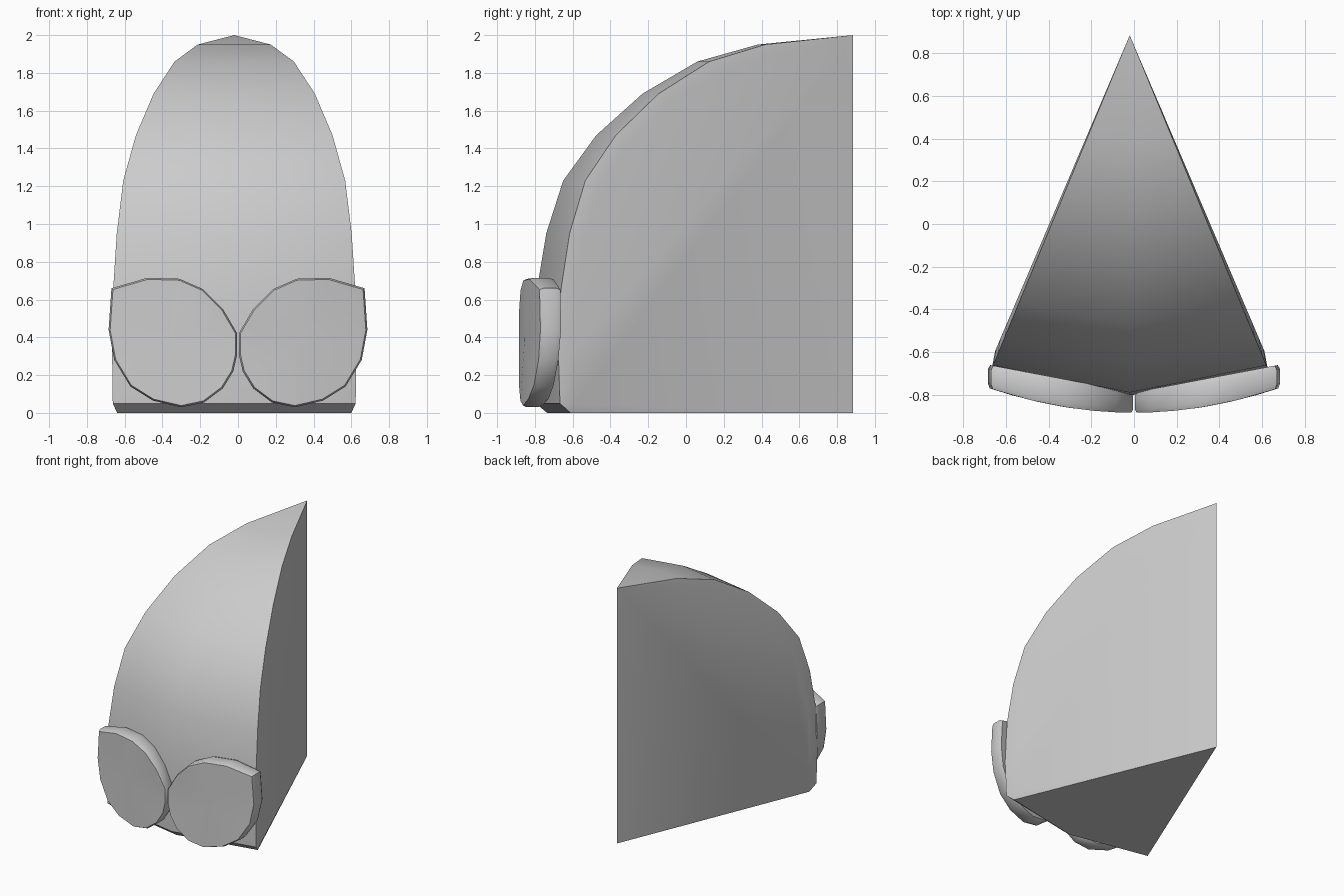
import bpy, bmesh
from math import sin, cos, radians, hypot
from mathutils import Vector

cube = bpy.data.objects.get("Cube")
if cube:
    bpy.data.objects.remove(cube, do_unlink=True)

GREY = (0.6, 0.6, 0.6, 1)
grey = bpy.data.materials.new("plain grey")
grey.use_nodes = True
grey.diffuse_color = GREY
grey.node_tree.nodes["Principled BSDF"].inputs["Base Color"].default_value = GREY


def finish(bm, name, angle):
    bmesh.ops.recalc_face_normals(bm, faces=bm.faces)
    mesh = bpy.data.meshes.new(name)
    bm.to_mesh(mesh)
    bm.free()
    mesh.materials.append(grey)
    obj = bpy.data.objects.new(name, mesh)
    bpy.context.collection.objects.link(obj)
    bpy.ops.object.select_all(action='DESELECT')
    obj.select_set(True)
    bpy.context.view_layer.objects.active = obj
    bpy.ops.object.shade_smooth_by_angle(angle=radians(angle))
    return obj


# Wedge body: a slice of a dome around a vertical back edge
AXIS = Vector((-0.02, 0.885, 0))
EDGE, SIDE, BEVEL = radians(22.5), radians(23.1), 0.08
profile = [(1.62, 0), (1.68, .05), (1.69, .33), (1.675, .65), (1.625, .95),
           (1.535, 1.23), (1.36, 1.47), (1.115, 1.69), (.825, 1.86), (.505, 1.95)]


def polar(radius, angle, z):
    return AXIS + Vector((radius * sin(angle), -radius * cos(angle), z))


def inner_profile():
    # Side-face outline, stepped inward from the dome profile
    pts = []
    for i in range(1, len(profile)):
        r, z = profile[i]
        r0, z0 = profile[i - 1]
        r1, z1 = profile[min(i + 1, len(profile) - 1)]
        if i == 1:
            pts.append((r - BEVEL, .045))
            continue
        tr, tz = r1 - r0, z1 - z0
        length = hypot(tr, tz)
        width = BEVEL * min(1, r / .9)
        pts.append((r - width * tz / length, z + width * tr / length))
    return pts


bm = bmesh.new()
top = bm.verts.new(AXIS + Vector((0, 0, 2)))
foot = bm.verts.new(AXIS)
ridge = [bm.verts.new(polar(r, 0, z)) for r, z in profile]
for s in (-1, 1):
    outer = [bm.verts.new(polar(r, s * EDGE, z)) for r, z in profile]
    inner = [bm.verts.new(polar(r, s * SIDE, z)) for r, z in inner_profile()]
    for i in range(len(profile) - 1):
        bm.faces.new((ridge[i], outer[i], outer[i + 1], ridge[i + 1]))
        if i:
            bm.faces.new((outer[i], inner[i - 1], inner[i], outer[i + 1]))
    bm.faces.new((ridge[-1], outer[-1], top))
    bm.faces.new((outer[-1], inner[-1], top))
    bm.faces.new((outer[0], inner[0], outer[1]))
    bm.faces.new((outer[0], foot, inner[0]))
    bm.faces.new([foot] + inner + [top])
    bm.faces.new((foot, outer[0], ridge[0]))
finish(bm, "wedge_body", 40)

# Pair of thick rounded plates on the lower front
outline = [(.004, .42), (.08, .55), (.185, .655), (.31, .71), (.48, .715), (.67, .66),
           (.685, .44), (.655, .28), (.57, .14), (.45, .065), (.30, .03), (.18, .055),
           (.08, .13), (.025, .22), (.004, .31)]


def front_y(x):
    return -.885 + .25 * x * x


def back_y(x, z):
    return -.79 + .19 * x - .07 * max(0, .4 - z)


for s, name in ((1, "left_front_plate"), (-1, "right_front_plate")):
    bm = bmesh.new()
    centre = Vector((.35, .39))
    loops = []
    for depth, scale in ((0, .975), (.18, 1), (.8, 1), (1, .97)):
        loop = []
        for p in outline:
            x, z = centre + (Vector(p) - centre) * scale
            f, b = front_y(x), back_y(x, z)
            loop.append(bm.verts.new((s * x, f + (b - f) * depth, z)))
        loops.append(loop)
    n = len(outline)
    for a, b in zip(loops, loops[1:]):
        for i in range(n):
            j = (i + 1) % n
            bm.faces.new((a[i], a[j], b[j], b[i]))
    for loop, y in ((loops[0], front_y(.35)), (loops[-1], back_y(.35, .39))):
        hub = bm.verts.new((s * .35, y, .39))
        for i in range(n):
            bm.faces.new((loop[i], loop[(i + 1) % n], hub))
    finish(bm, name, 40)
